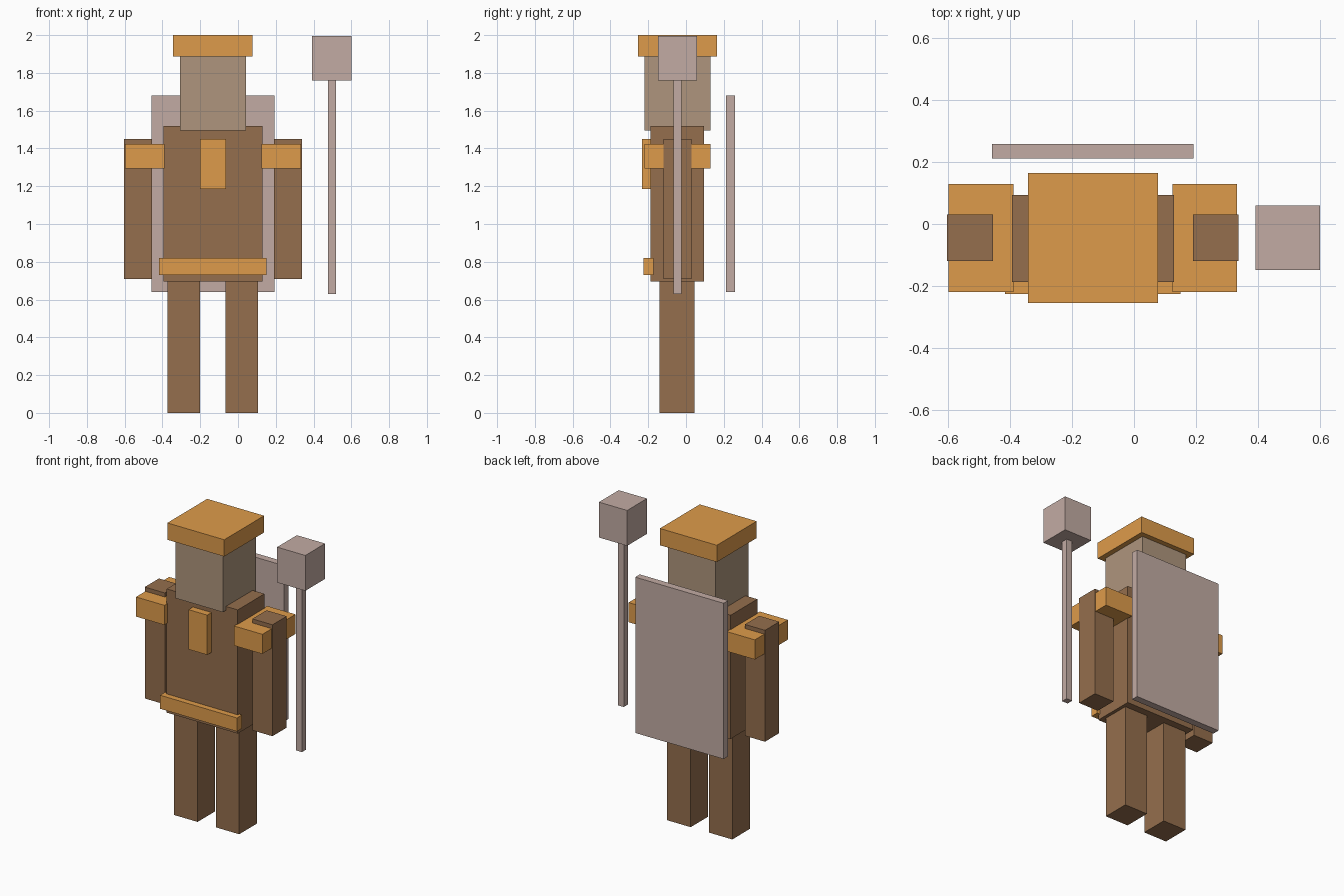
import bpy

if "Cube" in bpy.data.objects:
    bpy.data.objects.remove(bpy.data.objects["Cube"])

CX = -0.133  # symmetry axis of the body


def make_material(name, rgb):
    mat = bpy.data.materials.new(name)
    mat.diffuse_color = [(c / 255) ** 2.2 for c in rgb] + [1.0]
    mat.use_nodes = True
    mat.node_tree.nodes["Principled BSDF"].inputs["Base Color"].default_value = mat.diffuse_color
    return mat


BROWN = make_material("brown", (147, 110, 78))
TAN = make_material("tan", (173, 148, 124))
ORANGE = make_material("orange", (221, 154, 76))
MAUVE = make_material("mauve", (193, 170, 162))


def box(name, x, y, z, mat):
    """Box spanning the given (low, high) ranges."""
    spans = (x, y, z)
    bpy.ops.mesh.primitive_cube_add(size=1, location=[(a + b) / 2 for a, b in spans])
    ob = bpy.context.object
    ob.name = name
    ob.scale = [b - a for a, b in spans]
    bpy.ops.object.transform_apply(location=False, rotation=False, scale=True)
    ob.data.materials.append(mat)


def centred(half):
    return (CX - half, CX + half)


# Body and head
box("torso", centred(0.262), (-0.187, 0.094), (0.695, 1.52), BROWN)
box("head", centred(0.175), (-0.22, 0.13), (1.494, 1.888), TAN)
box("hat", centred(0.21), (-0.255, 0.165), (1.888, 2.0), ORANGE)

# Limbs and shoulder pads, mirrored about the body axis
for side, s in (("left", 1), ("right", -1)):
    def pair(inner, outer):
        return tuple(sorted((CX + s * inner, CX + s * outer)))
    box(side + "_leg", pair(0.067, 0.24), (-0.14, 0.045), (0, 0.695), BROWN)
    box(side + "_arm", pair(0.323, 0.471), (-0.12, 0.03), (0.708, 1.451), BROWN)
    box(side + "_shoulder_pad", pair(0.257, 0.466), (-0.219, 0.13), (1.293, 1.424), ORANGE)

# Trim on the front
box("chest_plate", centred(0.069), (-0.233, -0.183), (1.186, 1.451), ORANGE)
box("belt", centred(0.284), (-0.226, -0.172), (0.73, 0.82), ORANGE)

# Cape behind the back
box("cape", centred(0.326), (0.211, 0.259), (0.641, 1.68), MAUVE)

# Staff with a block head
box("staff_shaft", (0.476, 0.519), (-0.067, -0.024), (0.63, 1.76), MAUVE)
box("staff_head", (0.393, 0.601), (-0.149, 0.059), (1.759, 1.995), MAUVE)
